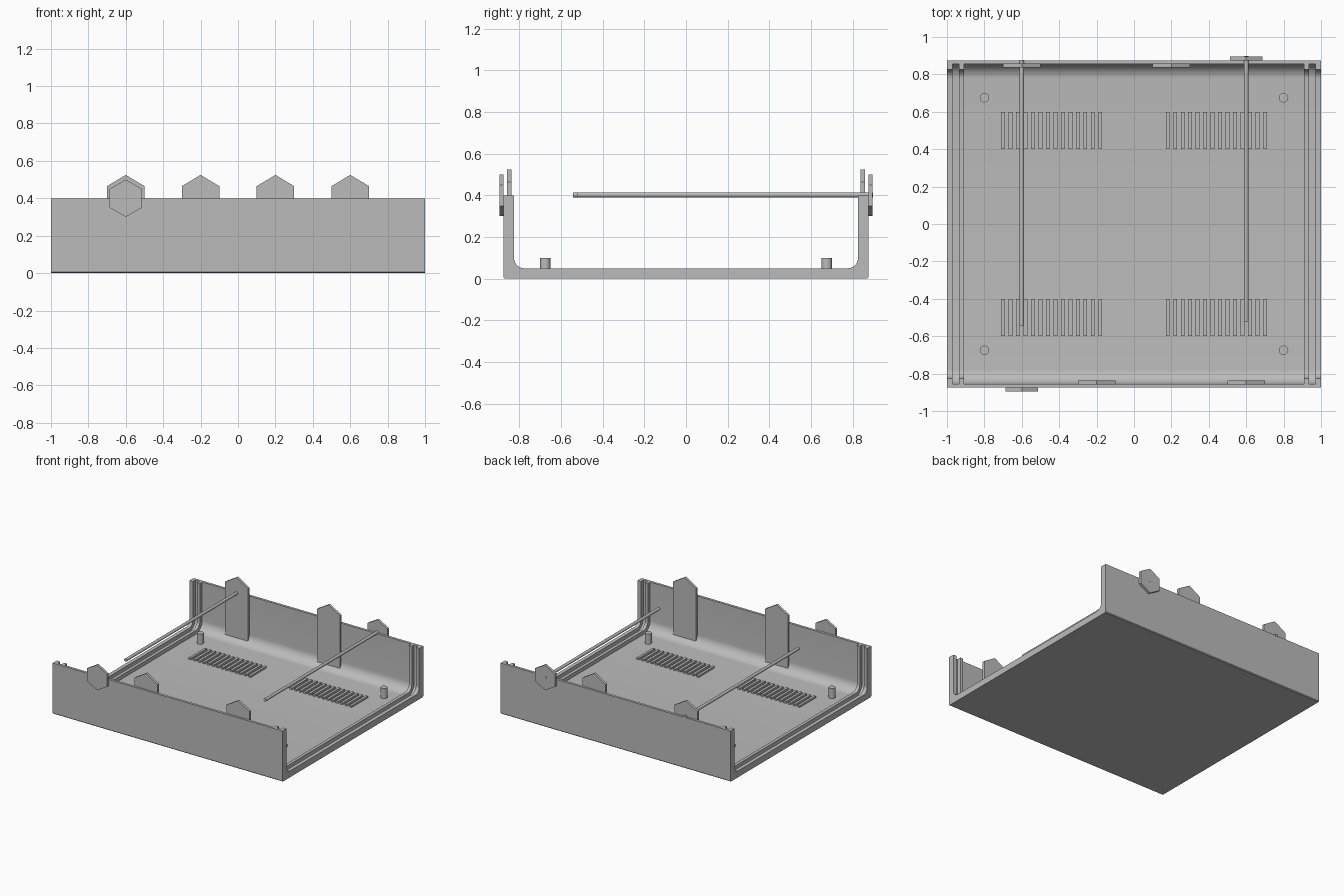
import bpy
import bmesh
import math
from mathutils import Vector

cube = bpy.data.objects.get("Cube")
if cube:
    bpy.data.objects.remove(cube, do_unlink=True)

grey = bpy.data.materials.new("plain_grey")
grey.use_nodes = True
colour = (0.5, 0.5, 0.5, 1)
grey.diffuse_color = colour
grey.node_tree.nodes["Principled BSDF"].inputs["Base Color"].default_value = colour

HALF_Y, HEIGHT, WALL = 0.875, 0.4, 0.02
RIB, RIB_RADIUS = 0.05, 0.05
parts = []


def extrude(name, outline, step):
    """Solid made by sweeping a closed outline along a vector."""
    bm = bmesh.new()
    face = bm.faces.new([bm.verts.new(p) for p in outline])
    new = bmesh.ops.extrude_face_region(bm, geom=[face])["geom"]
    bmesh.ops.translate(bm, vec=step, verts=[v for v in new if isinstance(v, bmesh.types.BMVert)])
    bmesh.ops.recalc_face_normals(bm, faces=bm.faces)
    mesh = bpy.data.meshes.new(name)
    bm.to_mesh(mesh)
    bm.free()
    mesh.materials.append(grey)
    obj = bpy.data.objects.new(name, mesh)
    bpy.context.collection.objects.link(obj)
    parts.append(obj)
    return obj


def circle(radius, sides, turn=0):
    angles = [turn + math.tau * i / sides for i in range(sides)]
    return [(radius * math.cos(a), radius * math.sin(a)) for a in angles]


def inner_path(thick, radius):
    """Inside line of the U section, from back rim to front rim."""
    y, z = HALF_Y - thick - radius, thick + radius
    arc = [math.pi / 2 * i / 10 for i in range(11)]
    back = [(HALF_Y - thick, HEIGHT)]
    back += [(y + radius * math.cos(a), z - radius * math.sin(a)) for a in arc]
    return back + [(-py, pz) for py, pz in reversed(back)]


def along_x(name, section, x0, x1):
    extrude(name, [(x0, y, z) for y, z in section], Vector((x1 - x0, 0, 0)))


# U-shaped tray with a tiny chamfer on the lower edges
CH = 0.006
outer = [(-HALF_Y, HEIGHT), (-HALF_Y, CH), (CH - HALF_Y, 0),
         (HALF_Y - CH, 0), (HALF_Y, CH), (HALF_Y, HEIGHT)]
thin = inner_path(WALL, RIB_RADIUS + RIB - WALL)
along_x("tray", thin + outer, -1, 1)

# Pairs of rails that leave a panel groove at each open end
rail = thin + inner_path(RIB, RIB_RADIUS)[::-1]
for side, s in (("left", 1), ("right", -1)):
    along_x(side + "_outer_rail", rail, s, s * 0.97)
    along_x(side + "_inner_rail", rail, s * 0.935, s * 0.91)

# Pointed fixing tabs, two on each wall
for name, x, s in (("back_tab_right", -0.6, 1), ("back_tab_left", 0.2, 1),
                   ("front_tab_right", -0.2, -1), ("front_tab_left", 0.6, -1)):
    shape = [(-0.1, 0.04), (0.1, 0.04), (0.1, 0.465), (0, 0.525), (-0.1, 0.465)]
    extrude(name, [(x + px, s * 0.838, pz) for px, pz in shape], Vector((0, s * 0.02, 0)))

# Hexagonal plates outside the walls
for name, x, s in (("front_hex_plate", -0.6, -1), ("back_hex_plate", 0.6, 1)):
    extrude(name, [(x + px, s * 0.875, HEIGHT + pz) for px, pz in circle(0.1, 6, math.pi / 2)],
            Vector((0, s * 0.02, 0)))

# Long thin rods starting at the back wall
for name, x, y in (("right_rod", -0.6, 0.876), ("left_rod", 0.6, 0.897)):
    extrude(name, [(x + px, y, HEIGHT + 0.002 + pz) for px, pz in circle(0.012, 16)],
            Vector((0, -1.418, 0)))

# Mounting pegs and rows of slats on the floor
for sx in (-1, 1):
    for sy in (-1, 1):
        tag = ("front_" if sy < 0 else "back_") + ("right" if sx < 0 else "left")
        extrude(tag + "_peg", [(sx * 0.8 + px, sy * 0.675 + py, 0.01) for px, py in circle(0.025, 24)],
                Vector((0, 0, 0.09)))
        slat = [(sx * 0.7 + px, sy * 0.5 + py, 0.01)
                for px, py in ((-0.01, -0.1), (0.01, -0.1), (0.01, 0.1), (-0.01, 0.1))]
        row = extrude(tag + "_slats", slat, Vector((0, 0, 0.024)))
        array = row.modifiers.new("row", 'ARRAY')
        array.count = 14
        array.use_relative_offset = False
        array.use_constant_offset = True
        array.constant_offset_displace = (-sx * 0.04, 0, 0)

# Smooth the round parts, keep hard edges
bpy.ops.object.select_all(action='DESELECT')
for obj in parts:
    obj.select_set(True)
bpy.context.view_layer.objects.active = parts[0]
bpy.ops.object.shade_smooth_by_angle(angle=math.radians(30))
